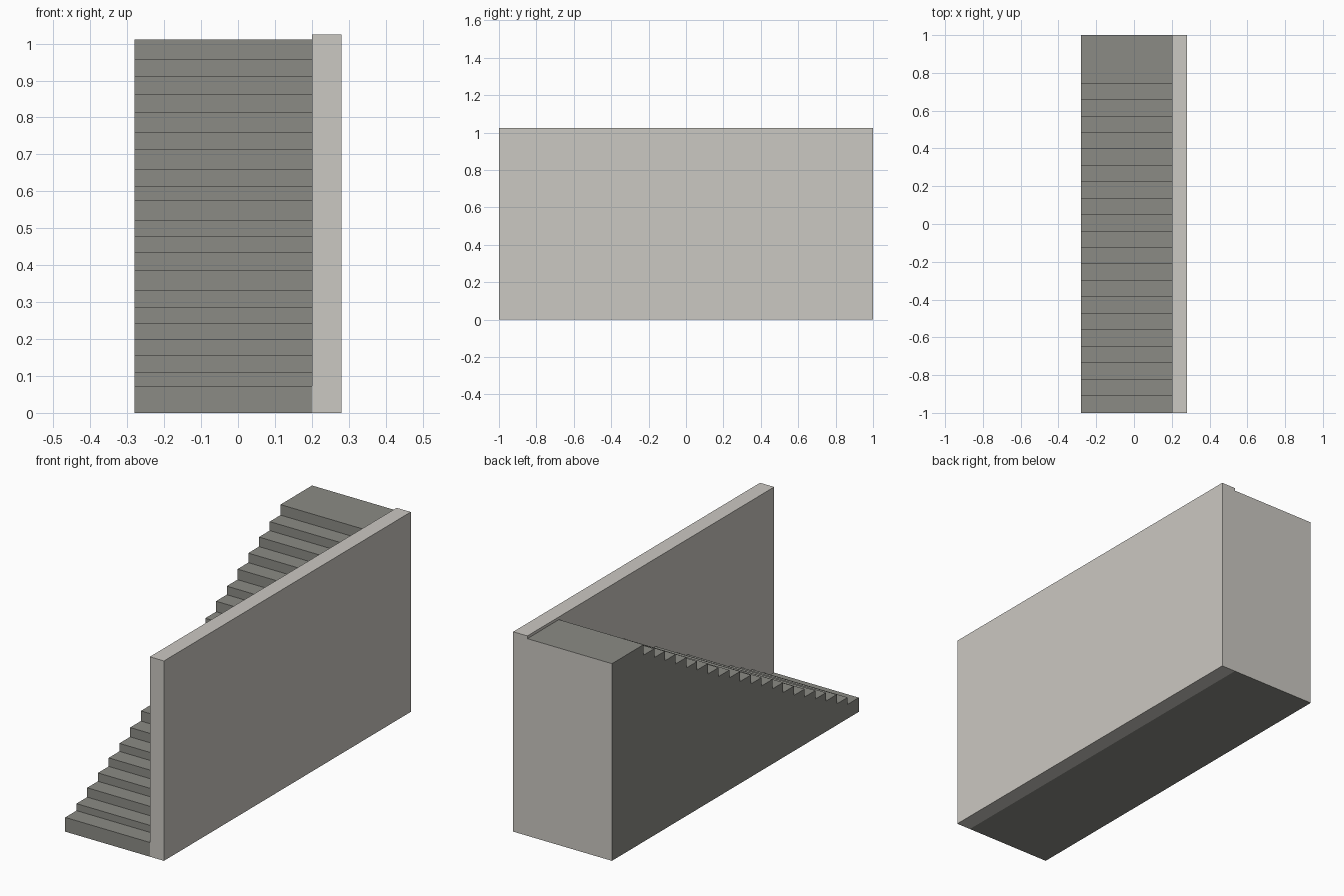
import bpy, bmesh

if "Cube" in bpy.data.objects:
    bpy.data.objects.remove(bpy.data.objects["Cube"])


def material(name, rgb):
    m = bpy.data.materials.new(name)
    m.diffuse_color = (*rgb, 1)
    m.use_nodes = True
    m.node_tree.nodes["Principled BSDF"].inputs["Base Color"].default_value = m.diffuse_color
    return m


light = material("light concrete", (0.60, 0.58, 0.54))
dark = material("dark concrete", (0.26, 0.26, 0.235))


def extrude_profile(name, profile, x0, x1, mats):
    """Extrude a (y, z) profile along x."""
    bm = bmesh.new()
    face = bm.faces.new([bm.verts.new((x0, y, z)) for y, z in profile])
    res = bmesh.ops.extrude_face_region(bm, geom=[face])
    new = [v for v in res["geom"] if isinstance(v, bmesh.types.BMVert)]
    bmesh.ops.translate(bm, verts=new, vec=(x1 - x0, 0, 0))
    bmesh.ops.recalc_face_normals(bm, faces=bm.faces)
    me = bpy.data.meshes.new(name)
    bm.to_mesh(me)
    bm.free()
    for m in mats:
        me.materials.append(m)
    ob = bpy.data.objects.new(name, me)
    bpy.context.collection.objects.link(ob)
    return ob


# Side wall, slightly taller than the landing
extrude_profile("side_wall", [(-1, 0), (1, 0), (1, 1.025), (-1, 1.025)],
                0.2, 0.28, [light])

# Worn, slightly uneven tread heights; the last one is the landing
heights = [0.073, 0.109, 0.157, 0.2, 0.244, 0.285, 0.333, 0.385, 0.434, 0.477,
           0.523, 0.575, 0.615, 0.661, 0.715, 0.759, 0.813, 0.862, 0.911,
           0.957, 1.011]
profile = [(1, 0), (-1, 0)]
for i, z in enumerate(heights):
    y = -1 if i == 0 else -0.909 + 0.0870 * (i - 1)
    y_next = 1 if i == len(heights) - 1 else -0.909 + 0.0870 * i
    profile += [(y, z), (y_next, z)]
stairs = extrude_profile("stairs", profile, -0.28, 0.2, [dark, light])

# The rear face of the stair block matches the wall
for p in stairs.data.polygons:
    p.material_index = 1 if p.normal.y > 0.9 else 0
